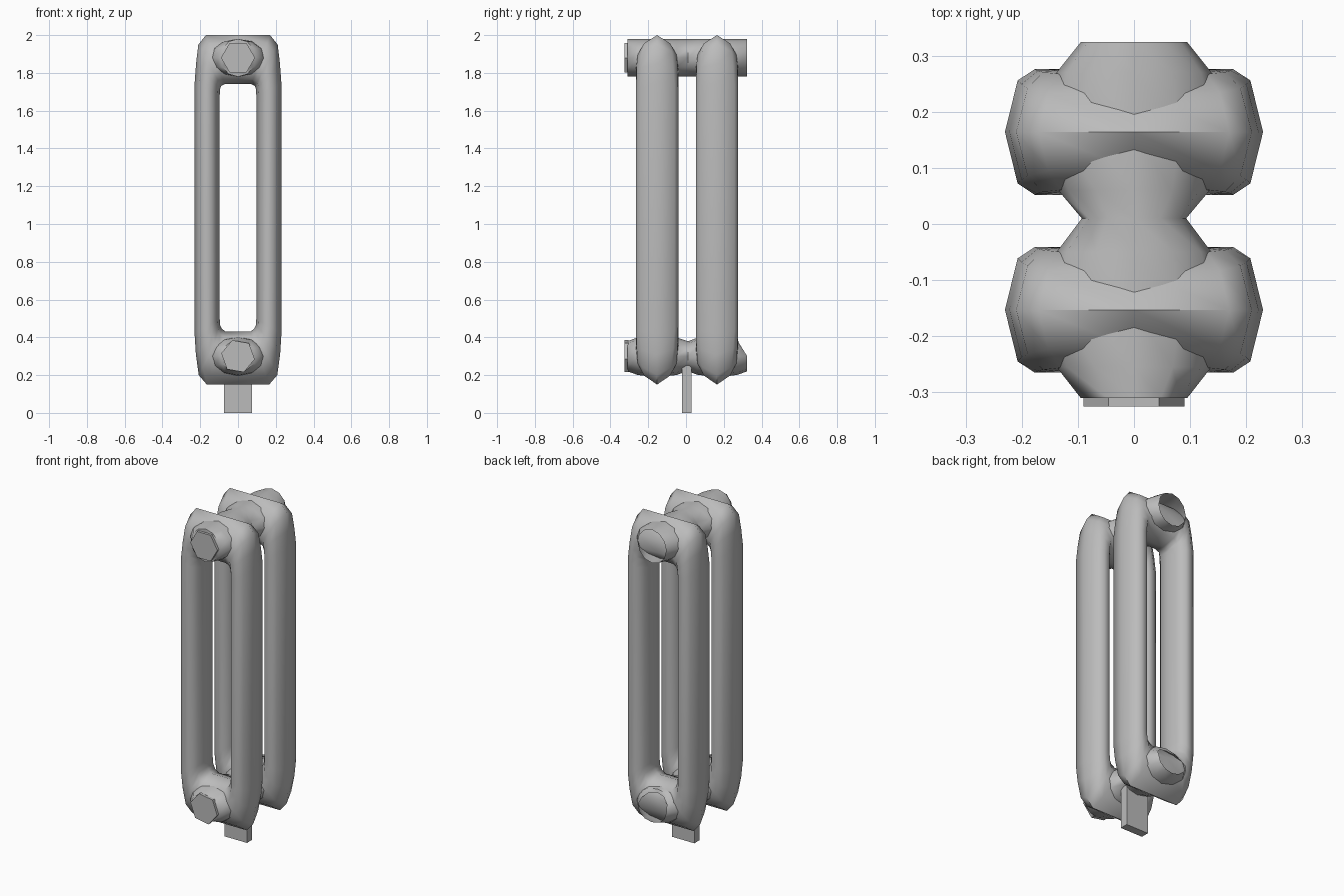
import bpy, bmesh
from math import sin, cos, pi, radians

cube = bpy.data.objects.get("Cube")
if cube:
    bpy.data.objects.remove(cube, do_unlink=True)

iron = bpy.data.materials.new("grey iron")
iron.use_nodes = True
grey = (0.5, 0.5, 0.5, 1)
iron.diffuse_color = grey
iron.node_tree.nodes["Principled BSDF"].inputs["Base Color"].default_value = grey


def loft(name, rings, closed=False, cap_start=False, smooth=True):
    """Skin a list of point rings; all rings have the same point count."""
    bm = bmesh.new()
    loops = [[bm.verts.new(p) for p in ring] for ring in rings]
    pairs = list(zip(loops, loops[1:]))
    if closed:
        pairs.append((loops[-1], loops[0]))
    for a, b in pairs:
        n = len(a)
        for i in range(n):
            j = (i + 1) % n
            bm.faces.new((a[i], a[j], b[j], b[i]))
    if cap_start:
        bm.faces.new(loops[0])
    bmesh.ops.recalc_face_normals(bm, faces=bm.faces)
    mesh = bpy.data.meshes.new(name)
    bm.to_mesh(mesh)
    bm.free()
    return add(name, mesh, smooth)


def add(name, mesh, smooth):
    obj = bpy.data.objects.new(name, mesh)
    bpy.context.collection.objects.link(obj)
    mesh.materials.append(iron)
    if smooth:
        bpy.ops.object.select_all(action='DESELECT')
        obj.select_set(True)
        bpy.context.view_layer.objects.active = obj
        bpy.ops.object.shade_smooth_by_angle(angle=radians(60))
    return obj


# Tube section: (outward, depth on columns, depth on crossbars)
SECTION = [(1, 0, 0), (0.66, 0.82, 0.62), (0.2, 1, 0.92),
           (-0.35, 1, 1), (-0.8, 0.62, 0.7), (-1, 0, 0)]

# Half of the loop, bottom to top: outer x, outer z, inner x, inner z, crossbar share
STATIONS = [
    (0.0, 0.15, 0.0, 0.43, 1), (0.165, 0.15, 0.065, 0.43, 1),
    (0.208, 0.2, 0.085, 0.445, 0.7), (0.223, 0.31, 0.095, 0.465, 0.3),
    (0.23, 0.42, 0.097, 0.5, 0),
    (0.23, 1.74, 0.097, 1.68, 0), (0.222, 1.85, 0.095, 1.715, 0.3),
    (0.21, 1.95, 0.09, 1.73, 0.6), (0.17, 2.0, 0.07, 1.74, 1),
    (0.0, 2.0, 0.0, 1.74, 1)]


def section_ring(station, side, yc):
    ox, oz, ix, iz, bar = station
    half = SECTION + [(u, -a, -b) for u, a, b in SECTION[-2:0:-1]]
    ring = []
    for u, a, b in half:
        t = (u + 1) / 2
        y = yc + 0.112 * (a * (1 - bar) + b * bar)
        ring.append((side * (ix + (ox - ix) * t), y, iz + (oz - iz) * t))
    return ring


# Two looped radiator sections
for name, yc in (("front_section", -0.153), ("rear_section", 0.164)):
    rings = [section_ring(s, 1, yc) for s in STATIONS]
    rings += [section_ring(s, -1, yc) for s in STATIONS[-2:0:-1]]
    loft(name, rings, closed=True)


def hub(name, zc, stations, notch=0.0, sides=12):
    """Pipe along y with flared joints, open at the rear."""
    rings = []
    for y, rx, rz in stations:
        last = y == stations[-1][0]
        ring = []
        for i in range(sides):
            a = 2 * pi * i / sides
            back = notch * max(0, sin(a)) if last else 0
            ring.append((rx * cos(a), y - back, zc + rz * sin(a)))
        rings.append(ring)
    loft(name, rings, cap_start=True)


# Upper and lower pipes joining the sections
WIDTHS = [(-0.31, 0.095), (-0.255, 0.138), (-0.153, 0.165), (-0.05, 0.138),
          (0.01, 0.093), (0.06, 0.135), (0.164, 0.165), (0.27, 0.138), (0.324, 0.095)]
hub("upper_pipe", 1.88, [(y, w, 0.1) for y, w in WIDTHS])
hub("lower_pipe", 0.3, [(y, w, 0.08 + (w - 0.095) * 0.45) for y, w in WIDTHS], notch=0.05)

# Hexagonal plugs on the front ends
for name, zc, turn in (("upper_plug", 1.88, 0), ("lower_plug", 0.3, -10)):
    hexes = []
    for y in (-0.325, -0.305):
        hexes.append([(0.09 * cos(radians(60 * i + turn)), y,
                       zc + 0.09 * sin(radians(60 * i + turn))) for i in range(6)])
    loft(name, hexes, cap_start=True, smooth=False)

# Flat foot under the lower pipe
bpy.ops.mesh.primitive_cube_add(size=1, location=(0, 0.003, 0.125))
foot = bpy.context.object
foot.name = "foot"
foot.scale = (0.15, 0.05, 0.25)
foot.data.materials.append(iron)
